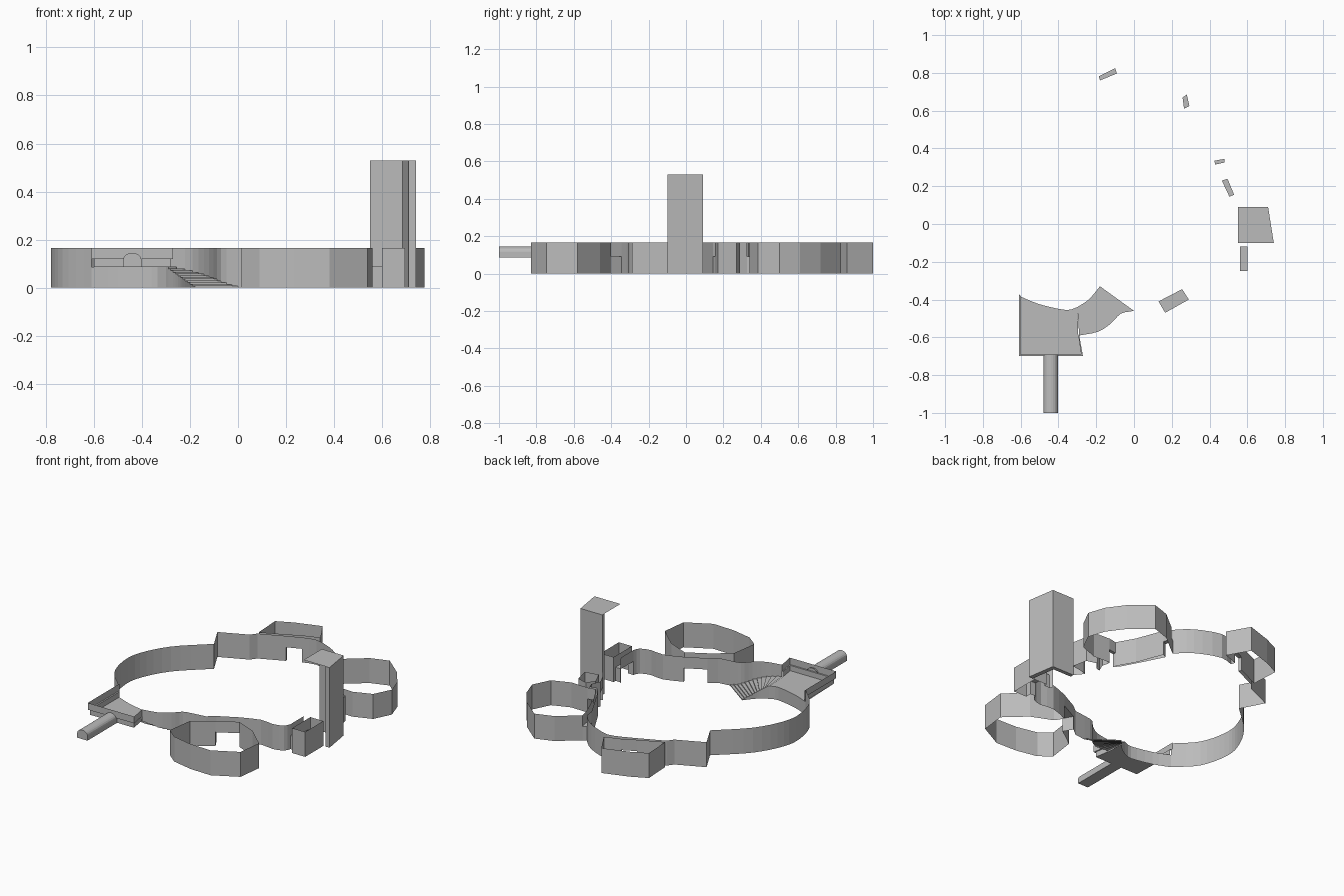
import bpy, math
from mathutils import Vector

if "Cube" in bpy.data.objects:
    bpy.data.objects.remove(bpy.data.objects["Cube"])

stone = bpy.data.materials.new("plain grey")
stone.diffuse_color = (0.5, 0.5, 0.5, 1)
stone.use_nodes = True
stone.node_tree.nodes["Principled BSDF"].inputs["Base Color"].default_value = stone.diffuse_color
H = 0.165      # wall height
DOOR = 0.09    # doorway height
FLOOR = 0.085  # landing level


def make(name, verts, faces):
    me = bpy.data.meshes.new(name)
    me.from_pydata(verts, [], faces)
    me.materials.append(stone)
    ob = bpy.data.objects.new(name, me)
    bpy.context.collection.objects.link(ob)
    return ob


def wall(name, pts, z0=0.0, z1=H, closed=False):
    """Upright sheet along a plan path."""
    n = len(pts)
    v = [(x, y, z0) for x, y in pts] + [(x, y, z1) for x, y in pts]
    m = n if closed else n - 1
    make(name, v, [(i, (i + 1) % n, n + (i + 1) % n, n + i) for i in range(m)])


def slab(name, pts, z):
    make(name, [(x, y, z) for x, y in pts], [tuple(range(len(pts)))])


def curve(pts, n=4):
    """Rounded path through a few points."""
    p = [Vector(q) for q in pts]
    p = [2 * p[0] - p[1]] + p + [2 * p[-1] - p[-2]]
    out = []
    for i in range(1, len(p) - 2):
        a, b, c, d = p[i - 1:i + 3]
        for k in range(n):
            t = k / n
            q = 0.5 * (2 * b + (c - a) * t + (2 * a - 5 * b + 4 * c - d) * t * t
                       + (3 * b - a - 3 * c + d) * t ** 3)
            out.append((q.x, q.y))
    return out + [tuple(pts[-1])]


def doorway(name, a, b, c, d):
    """Opening a-b on the hall side, d-c on the room side."""
    slab(name + "_soffit", [a, b, c, d], DOOR)
    wall(name + "_inner_lintel", [a, b], DOOR)
    wall(name + "_outer_lintel", [d, c], DOOR)
    wall(name + "_jamb_1", [a, d], 0, DOOR)
    wall(name + "_jamb_2", [b, c], 0, DOOR)


# main hall wall, in runs between the doorways
wall("west_hall_wall", [(-.55, .57)] + curve(
    [(-.47, .42), (-.66, .24), (-.76, .06), (-.777, -.08), (-.73, -.25), (-.61, -.38)]))
wall("north_west_wall", [(-.55, .57), (-.37, .65), (-.34, .69), (-.18, .76)])
wall("north_east_wall", curve([(-.09, .797), (0, .82), (.12, .78), (.20, .73), (.257, .67)], 2))
wall("east_wall", [(.265, .61), (.32, .5), (.40, .35), (.43, .315)])
wall("alcove_pier", [(.478, .325), (.49, .29), (.465, .23)])
wall("tower_side_wall", [(.505, .145), (.55, .09)])
wall("niche_pier", [(.55, -.1), (.56, -.12)])
wall("south_east_wall", curve([(.56, -.25), (.54, -.29), (.47, -.31), (.38, -.30), (.255, -.345)], 2))
wall("south_wall", [(.13, -.41), (.08, -.45), (0, -.46)])

# side rooms
wall("north_room", [(-.187, .782), (-.345, .71), (-.355, .895), (-.25, .945), (-.08, 1.0),
                    (0, .86), (-.10, .825)])
wall("east_room", [(.28, .685), (.41, .79), (.53, .83), (.66, .72), (.74, .61), (.777, .5),
                   (.72, .385), (.6, .34), (.48, .345)])
wall("east_room_inner", [(.425, .335), (.36, .45), (.293, .625)])
wall("alcove", [(.495, .24), (.53, .29), (.60, .27), (.62, .17), (.53, .155)])
wall("niche", [(.6, -.12), (.6, -.1), (.695, -.1), (.695, -.29), (.6, -.29), (.6, -.25)])
wall("south_room", [(.165, -.47), (.04, -.56), (.015, -.735), (.09, -.795), (.23, -.825), (.38, -.83),
                    (.54, -.745), (.56, -.58), (.43, -.46), (.29, -.40)])

# doorways
doorway("north_door", (-.18, .76), (-.09, .797), (-.10, .825), (-.187, .782))
doorway("east_door", (.257, .67), (.265, .61), (.293, .625), (.28, .685))
doorway("link_door", (.43, .315), (.478, .325), (.48, .345), (.425, .335))
doorway("alcove_door", (.465, .23), (.505, .145), (.53, .155), (.495, .24))
doorway("niche_door", (.56, -.12), (.56, -.25), (.6, -.25), (.6, -.12))
doorway("south_door", (.255, -.345), (.13, -.41), (.165, -.47), (.29, -.40))

# tower: angled L-shaped wall under a thin roof
L = [(.55, .09), (.55, .065), (.685, .065), (.71, -.1), (.74, -.1), (.71, .09)]
wall("tower_wall", L, 0, .53, True)
slab("tower_foot", L, 0)
slab("tower_roof", [(.55, .09), (.55, -.1), (.74, -.1), (.71, .09)], .53)

# entrance landing with a ledge and parapet
inner = curve([(-.61, -.38), (-.5, -.425), (-.36, -.455), (-.30, -.44)], 3)
slab("landing_floor", [(-.60, -.69), (-.28, -.69), (-.295, -.59)] + inner[::-1], FLOOR)
low = [(-.60, -.38), (-.60, -.69), (-.28, -.69), (-.295, -.59)]
high = [(-.61, -.37), (-.61, -.70), (-.27, -.70), (-.29, -.59)]
wall("landing_base", low, FLOOR, .12)
wall("landing_parapet", high, .12, H)
make("landing_ledge", [(x, y, .12) for x, y in low + high],
     [(i, i + 1, i + 5, i + 4) for i in range(3)])
wall("landing_support", inner, 0, FLOOR)

# winding stairs: matching points on the inner and outer edge
N = 12
si = curve([(-.30, -.44), (-.24, -.40), (-.18, -.33)], N // 2)
so = curve([(-.29, -.59), (-.19, -.57), (-.12, -.525), (-.07, -.475), (0, -.46)], N // 4)
for i in range(N):
    z = FLOOR * (1 - i / N)
    z2 = FLOOR * (1 - (i + 1) / N)
    slab(f"stair_tread_{i}", [si[i], so[i], so[i + 1], si[i + 1]], z)
    wall(f"stair_riser_{i}", [si[i + 1], so[i + 1]], z2, z)
    wall(f"stair_inner_side_{i}", si[i:i + 2], 0, z)
    wall(f"stair_outer_wall_{i}", so[i:i + 2], z, H)

# entrance passage: arched tunnel
arch = [(-.478, FLOOR)] + [(-.44 - .038 * math.cos(math.pi * k / 10),
                            .115 + .03 * math.sin(math.pi * k / 10)) for k in range(11)] + [(-.402, FLOOR)]
n = len(arch)
make("entrance_passage", [(x, y, z) for y in (-.69, -1.0) for x, z in arch],
     [(i, (i + 1) % n, n + (i + 1) % n, n + i) for i in range(n)] + [tuple(range(n, 2 * n))])
